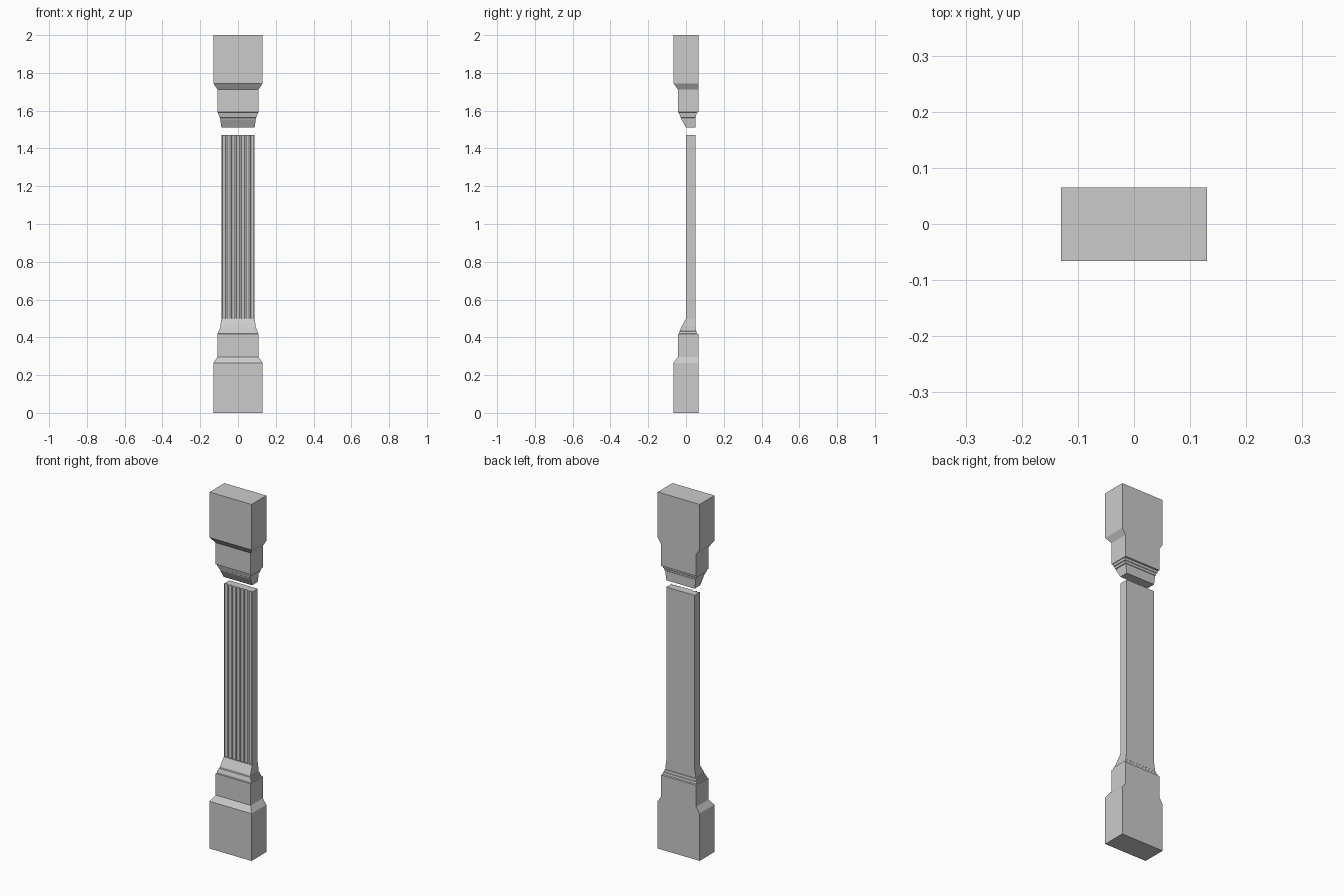
import bpy, bmesh, math

if "Cube" in bpy.data.objects:
    bpy.data.objects.remove(bpy.data.objects["Cube"])


def make_object(name, bm):
    bmesh.ops.recalc_face_normals(bm, faces=bm.faces)
    mesh = bpy.data.meshes.new(name)
    bm.to_mesh(mesh)
    bm.free()
    obj = bpy.data.objects.new(name, mesh)
    bpy.context.collection.objects.link(obj)
    return obj


def loft_rectangles(name, sections):
    """Stack of rectangles: (z, half width, front y, back y)."""
    bm = bmesh.new()
    rings = [[bm.verts.new(p) for p in ((-w, f, z), (w, f, z), (w, b, z), (-w, b, z))]
             for z, w, f, b in sections]
    for lower, upper in zip(rings, rings[1:]):
        for i in range(4):
            j = (i + 1) % 4
            bm.faces.new((lower[i], lower[j], upper[j], upper[i]))
    bm.faces.new(rings[0])
    bm.faces.new(rings[-1])
    return make_object(name, bm)


# Profile shared by the base and the capital
profile = [
    (0.265, 0.130, -0.066, 0.065),
    (0.297, 0.109, -0.043, 0.065),
    (0.418, 0.109, -0.043, 0.065),
    (0.420, 0.106, -0.037, 0.057),
    (0.432, 0.104, -0.034, 0.055),
    (0.434, 0.100, -0.032, 0.053),
    (0.446, 0.098, -0.029, 0.051),
    (0.448, 0.094, -0.026, 0.049),
    (0.456, 0.094, -0.024, 0.049),
    (0.500, 0.088, 0.000, 0.049),
]
block = (0.130, -0.066, 0.065)
loft_rectangles("base", [(0.0, *block)] + profile)
loft_rectangles("capital", [(2.0, *block)] + [(2.01 - z, w, f, b) for z, w, f, b in profile])

# Fluted shaft: cross-section with rounded grooves, extruded upward
half, front, back = 0.088, 0.0, 0.049
flutes, segments, radius = 7, 6, 0.0085
pitch = 2 * half / flutes
outline = [(-half, front)]
for i in range(flutes):
    cx = -half + pitch * (i + 0.5)
    for s in range(segments + 1):
        a = math.pi * s / segments
        outline.append((cx - radius * math.cos(a), front + radius * math.sin(a)))
outline += [(half, front), (half, back), (-half, back)]

bm = bmesh.new()
face = bm.faces.new([bm.verts.new((x, y, 0.5)) for x, y in outline])
extruded = bmesh.ops.extrude_face_region(bm, geom=[face], use_keep_orig=True)
top_verts = [v for v in extruded["geom"] if isinstance(v, bmesh.types.BMVert)]
bmesh.ops.translate(bm, verts=top_verts, vec=(0, 0, 0.972))
make_object("fluted_shaft", bm)
